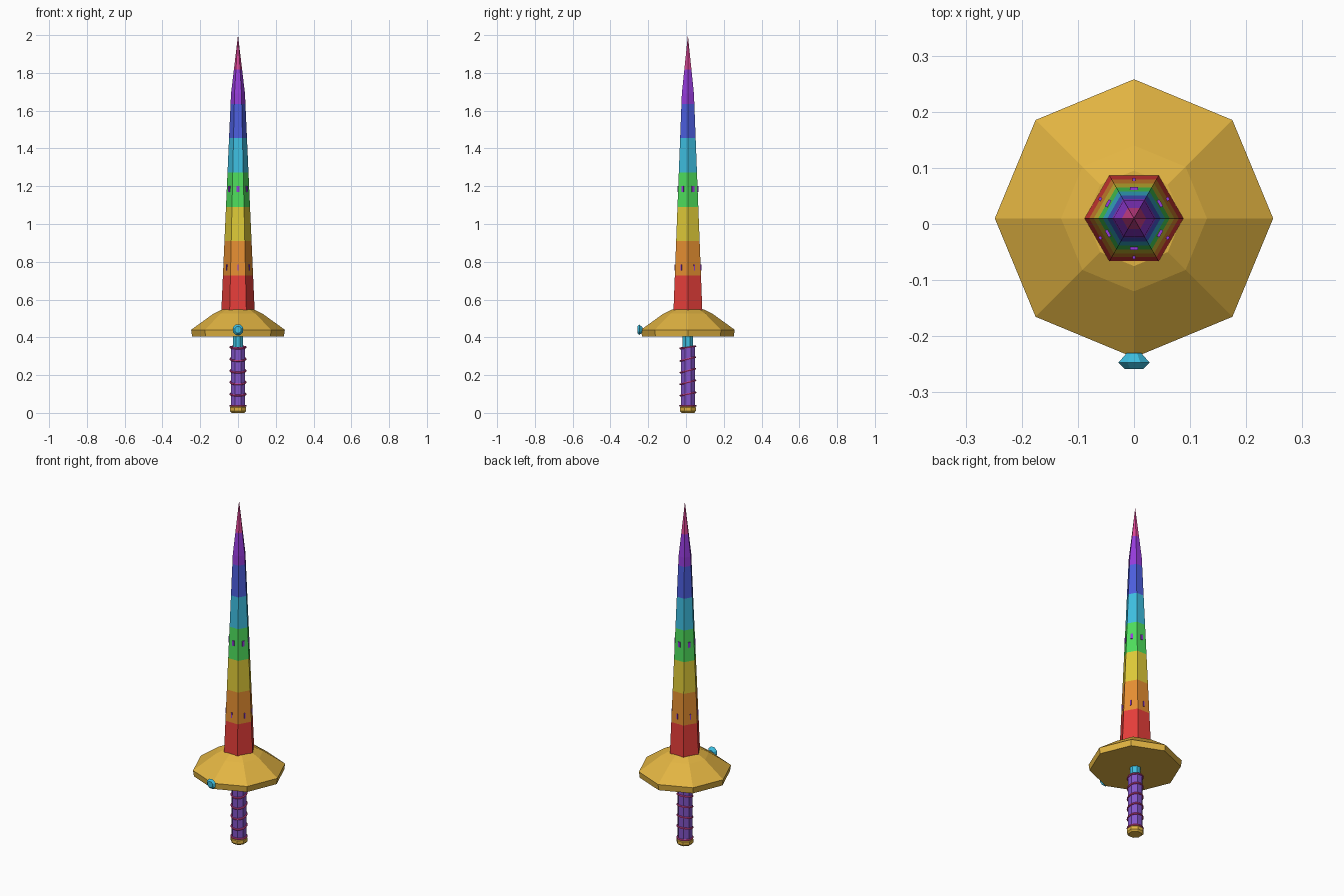
import bpy, bmesh, math
from mathutils import Matrix, Vector

if "Cube" in bpy.data.objects:
    bpy.data.objects.remove(bpy.data.objects["Cube"])

AXIS_Y = 0.01
TAU = 2 * math.pi


def material(name, *srgb):
    m = bpy.data.materials.new(name)
    col = [((c / 255 + 0.055) / 1.055) ** 2.4 for c in srgb] + [1]
    m.use_nodes = True
    m.diffuse_color = col
    m.node_tree.nodes["Principled BSDF"].inputs["Base Color"].default_value = col
    return m


RED = material("red", 230, 62, 58)
ORANGE = material("orange", 230, 143, 50)
YELLOW = material("yellow", 222, 202, 56)
GREEN = material("green", 78, 222, 92)
CYAN = material("cyan", 62, 190, 224)
BLUE = material("blue", 76, 94, 222)
PURPLE = material("purple", 150, 60, 220)
PINK = material("pink", 222, 70, 150)
GOLD = material("gold", 226, 180, 66)
VIOLET = material("violet", 130, 84, 200)


def finish(name, bm, mats, matrix=None):
    bmesh.ops.recalc_face_normals(bm, faces=bm.faces)
    mesh = bpy.data.meshes.new(name)
    bm.to_mesh(mesh)
    bm.free()
    for m in mats:
        mesh.materials.append(m)
    ob = bpy.data.objects.new(name, mesh)
    ob.matrix_world = matrix or Matrix.Translation((0, AXIS_Y, 0))
    bpy.context.collection.objects.link(ob)
    return ob


def lathe(name, profile, sides, mats, turn=0.0, matrix=None, rule=None):
    """Faceted solid of revolution from (radius, height) pairs."""
    bm = bmesh.new()
    rings = []
    for r, z in profile:
        rings.append([bm.verts.new((r * math.cos(turn + TAU * i / sides),
                                    r * math.sin(turn + TAU * i / sides), z))
                      for i in range(sides)])
    for low, high in zip(rings, rings[1:]):
        for i in range(sides):
            j = (i + 1) % sides
            bm.faces.new((low[i], low[j], high[j], high[i]))
    bm.faces.new(rings[0])
    bm.faces.new(rings[-1])
    bmesh.ops.remove_doubles(bm, verts=bm.verts, dist=1e-5)
    if rule:
        for f in bm.faces:
            f.material_index = rule(f.calc_center_median().z)
    return finish(name, bm, mats, matrix)


# Blade: straight taper, then a sharper point, in eight equal colour bands
BASE, SHOULDER, TIP = 0.545, 1.69, 2.0
BAND = (TIP - BASE) / 8


def blade_radius(z):
    if z < SHOULDER:
        return 0.088 + (0.037 - 0.088) * (z - BASE) / (SHOULDER - BASE)
    return 0.037 * (TIP - z) / (TIP - SHOULDER)


levels = sorted([BASE + BAND * i for i in range(9)] + [SHOULDER])
lathe("blade", [(blade_radius(z), z) for z in levels], 6,
      [RED, ORANGE, YELLOW, GREEN, CYAN, BLUE, PURPLE, PINK],
      rule=lambda z: max(0, min(7, int((z - BASE) / BAND))))

# Small studs on the middle of each blade face
for label, z, width, height in (("lower", 0.77, 0.006, 0.03), ("upper", 1.185, 0.014, 0.03)):
    bm = bmesh.new()
    reach = blade_radius(z) * math.cos(math.pi / 6)
    for i in range(6):
        m = (Matrix.Rotation(TAU * (i + 0.5) / 6, 4, 'Z')
             @ Matrix.Translation((reach, 0, z))
             @ Matrix.Diagonal((0.009, width, height, 1)))
        bmesh.ops.create_cube(bm, size=1, matrix=m)
    finish(label + "_blade_studs", bm, [PURPLE])

# Guard
lathe("guard", [(0.243, 0.405), (0.248, 0.44), (0.13, 0.525), (0.085, 0.547)], 8, [GOLD])

# Gem on the front corner of the guard
lathe("guard_gem", [(0.014, 0), (0.03, 0.017), (0.018, 0.028)], 8, [CYAN], turn=math.pi / 8,
      matrix=Matrix.Translation((0, -0.23, 0.44)) @ Matrix.Rotation(math.pi / 2, 4, 'X'))

# Handle
lathe("handle_neck", [(0.03, 0.33), (0.03, 0.41)], 8, [CYAN], turn=math.pi / 8)
lathe("grip", [(0.04, 0.025), (0.04, 0.35)], 8, [VIOLET], turn=math.pi / 8)
lathe("pommel", [(0.036, 0), (0.046, 0.01), (0.046, 0.028), (0.038, 0.038)], 8, [GOLD], turn=math.pi / 8)

# Tilted cord rings around the grip
for n in range(6):
    tilt = (0.0, 0.2, 0.25, 0.25, 0.25, 0.15)[n]
    bpy.ops.mesh.primitive_torus_add(
        major_segments=16, minor_segments=6, major_radius=0.041, minor_radius=0.005,
        location=(0, AXIS_Y, 0.038 + 0.0618 * n), rotation=(tilt, 0, 0))
    ring = bpy.context.object
    ring.name = "grip_ring_%d" % (n + 1)
    ring.data.materials.append(PINK)
